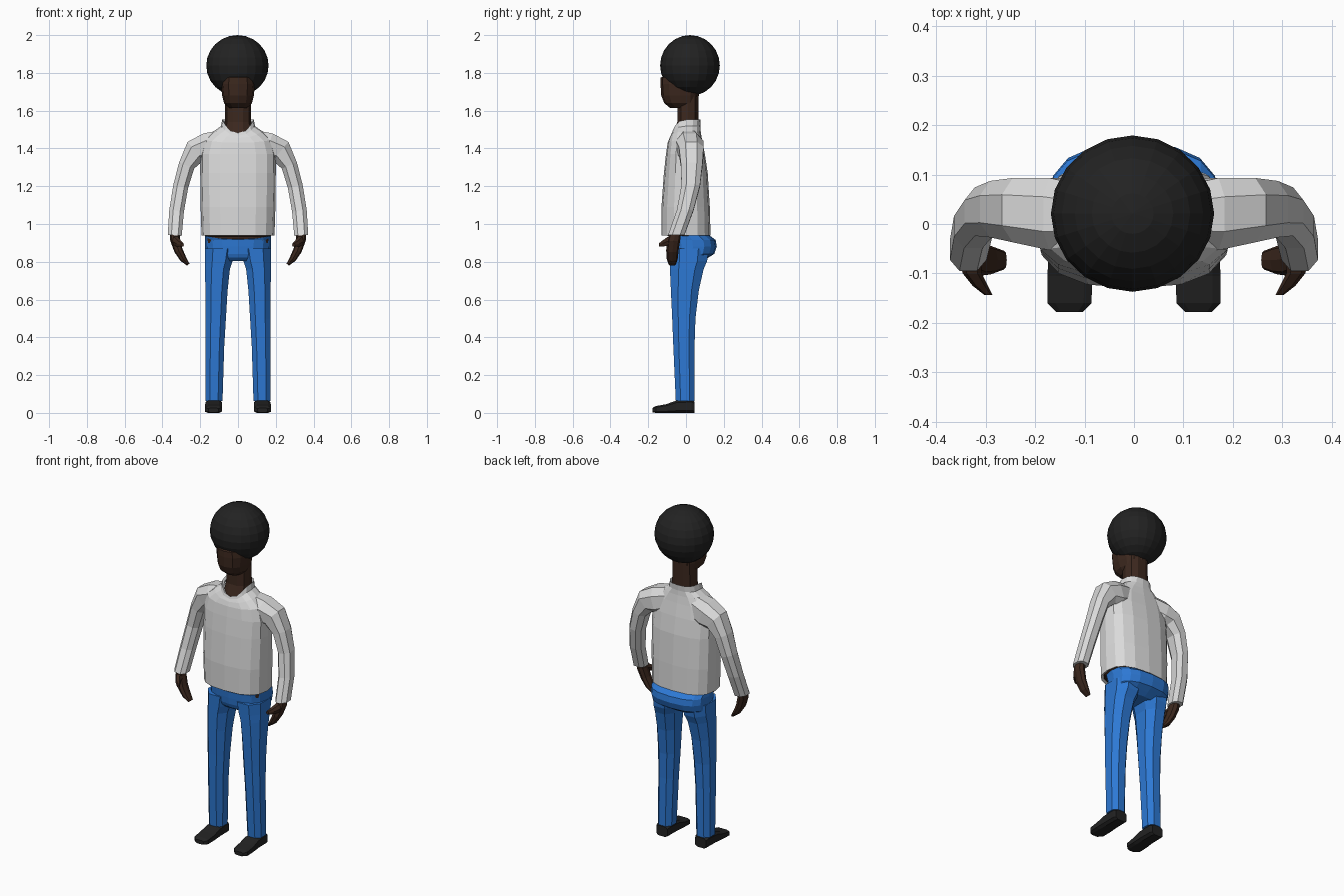
import bpy, bmesh, math
from mathutils import Vector


def material(name, rgb):
    m = bpy.data.materials.new(name)
    m.diffuse_color = (*rgb, 1)
    return m


SHIRT = material("off_white", (0.70, 0.70, 0.70))
DENIM = material("blue", (0.026, 0.19, 0.66))
SKIN = material("dark_brown", (0.045, 0.021, 0.013))
BLACK = material("soft_black", (0.016, 0.016, 0.016))


def finish(name, bm, mat, mirror=False):
    bmesh.ops.recalc_face_normals(bm, faces=bm.faces)
    me = bpy.data.meshes.new(name)
    bm.to_mesh(me)
    bm.free()
    me.materials.append(mat)
    ob = bpy.data.objects.new(name, me)
    bpy.context.collection.objects.link(ob)
    if mirror:
        ob.modifiers.new("mirror", 'MIRROR')
    return ob


def level(z, x0, x1, y0, y1, dip=0):
    """Horizontal cross-section; dip lowers its front middle."""
    return (Vector(((x0 + x1) / 2, (y0 + y1) / 2, z)),
            Vector(((x1 - x0) / 2, 0, 0)), Vector((0, (y1 - y0) / 2, 0)), dip)


def slab(y, x0, x1, z0, z1):
    """Upright cross-section facing along y."""
    return (Vector(((x0 + x1) / 2, y, (z0 + z1) / 2)),
            Vector(((x1 - x0) / 2, 0, 0)), Vector((0, 0, (z1 - z0) / 2)), 0)


def along(path):
    """Cross-sections following a path of (x, y, z, in-plane radius, y radius)."""
    out = []
    for i, (x, y, z, ra, rb) in enumerate(path):
        a, b = path[max(i - 1, 0)], path[min(i + 1, len(path) - 1)]
        t = Vector((b[0] - a[0], 0, b[2] - a[2])).normalized()
        out.append((Vector((x, y, z)), Vector((-t.z, 0, t.x)) * ra, Vector((0, rb, 0)), 0))
    return out


def loft(name, rings, mat, n=8, power=2.4, turn=0.0, mirror=False, start=True, end=True):
    def coord(v):
        return math.copysign(abs(v) ** (2 / power), v) if abs(v) > 1e-6 else 0.0
    unit = [(coord(math.cos(a)), coord(math.sin(a)))
            for a in (math.tau * (i + turn) / n for i in range(n))]
    mx, my = max(p[0] for p in unit), max(p[1] for p in unit)
    bm = bmesh.new()
    rows = []
    for c, u, v, dip in rings:
        row = []
        for p, q in unit:
            co = c + u * (p / mx) + v * (q / my)
            co.z -= dip * max(0, -q) ** 3
            row.append(bm.verts.new(co))
        rows.append(row)
    for r0, r1 in zip(rows, rows[1:]):
        for i in range(n):
            j = (i + 1) % n
            bm.faces.new((r0[i], r0[j], r1[j], r1[i]))
    if start:
        bm.faces.new(rows[0])
    if end:
        bm.faces.new(rows[-1])
    return finish(name, bm, mat, mirror)


def body(z, rx, y0, y1, dip=0):
    return level(z, -rx, rx, y0, y1, dip)


# Round hair
bm = bmesh.new()
bmesh.ops.create_uvsphere(bm, u_segments=20, v_segments=12, radius=1)
for v in bm.verts:
    v.co = Vector((v.co.x * 0.165 - 0.003, v.co.y * 0.158 + 0.021, v.co.z * 0.161 + 1.839))
finish("hair", bm, BLACK)

# Head and neck
loft("head", [
    body(1.615, 0.05, -0.085, 0.05), body(1.64, 0.074, -0.115, 0.06),
    body(1.68, 0.084, -0.131, 0.068), body(1.74, 0.09, -0.135, 0.07),
    body(1.775, 0.082, -0.134, 0.06), body(1.80, 0.055, -0.08, 0.04)],
    SKIN, n=12)
loft("neck", [
    body(1.43, 0.085, -0.075, 0.07), body(1.485, 0.076, -0.066, 0.068),
    body(1.54, 0.07, -0.046, 0.065), body(1.70, 0.068, -0.045, 0.066)],
    SKIN, n=10)

# Shirt body with a dipped neckline and turned-in hem
loft("shirt_body", [
    body(0.945, 0.178, -0.118, 0.118), body(0.938, 0.193, -0.13, 0.13),
    body(1.09, 0.198, -0.13, 0.126), body(1.27, 0.20, -0.117, 0.115),
    body(1.37, 0.20, -0.106, 0.10), body(1.445, 0.18, -0.097, 0.085, 0.015),
    body(1.49, 0.13, -0.088, 0.078, 0.035), body(1.518, 0.09, -0.08, 0.076, 0.05),
    body(1.552, 0.084, -0.075, 0.078, 0.07), body(1.54, 0.074, -0.066, 0.07, 0.065)],
    SHIRT, n=16, power=2.6, start=False, end=False)

# Sleeves
loft("sleeve", along([
    (0.08, 0.015, 1.43, 0.068, 0.06), (0.16, 0.02, 1.405, 0.078, 0.073),
    (0.225, 0.028, 1.385, 0.065, 0.065), (0.272, 0.03, 1.31, 0.043, 0.057),
    (0.303, 0.025, 1.20, 0.040, 0.049), (0.325, -0.005, 1.07, 0.039, 0.044),
    (0.335, -0.052, 0.94, 0.037, 0.043)]),
    SHIRT, turn=0.5, mirror=True)

# Hands: curved mitt and pointed thumb
loft("hand", along([
    (0.335, -0.055, 0.96, 0.026, 0.03), (0.333, -0.065, 0.915, 0.026, 0.034),
    (0.315, -0.072, 0.86, 0.023, 0.033), (0.29, -0.073, 0.815, 0.018, 0.029),
    (0.263, -0.073, 0.785, 0.008, 0.019)]),
    SKIN, mirror=True)
loft("thumb", [
    slab(-0.06, 0.31, 0.358, 0.895, 0.945), slab(-0.10, 0.308, 0.346, 0.885, 0.93),
    slab(-0.125, 0.295, 0.326, 0.88, 0.912), slab(-0.143, 0.286, 0.303, 0.88, 0.898)],
    SKIN, n=6, mirror=True)

# Waist showing between shirt and trousers
loft("waist", [
    body(0.90, 0.168, -0.086, 0.11), body(0.935, 0.173, -0.092, 0.122),
    body(0.95, 0.188, -0.122, 0.126)], SKIN, n=16, power=2.6)

# Trousers: hips with a full seat, then legs
loft("trouser_hips", [
    body(0.805, 0.13, -0.06, 0.09), body(0.822, 0.165, -0.078, 0.118),
    body(0.842, 0.172, -0.086, 0.15), body(0.88, 0.174, -0.09, 0.163),
    body(0.915, 0.175, -0.092, 0.157), body(0.938, 0.176, -0.094, 0.127, 0.02)],
    DENIM, n=16, power=2.6)
loft("trouser_leg", [
    level(0.063, 0.082, 0.173, -0.054, 0.045), level(0.35, 0.073, 0.172, -0.067, 0.045),
    level(0.50, 0.064, 0.172, -0.073, 0.05), level(0.65, 0.055, 0.173, -0.08, 0.068),
    level(0.76, 0.043, 0.174, -0.085, 0.093), level(0.805, 0.028, 0.174, -0.087, 0.112),
    level(0.87, 0.015, 0.174, -0.09, 0.12)],
    DENIM, turn=0.5, mirror=True)

# Shoes
loft("shoe", [
    slab(0.046, 0.092, 0.165, 0.0, 0.06), slab(0.03, 0.086, 0.171, 0.0, 0.07),
    slab(-0.05, 0.085, 0.172, 0.0, 0.066), slab(-0.105, 0.084, 0.175, 0.0, 0.046),
    slab(-0.16, 0.086, 0.175, 0.0, 0.036), slab(-0.178, 0.104, 0.157, 0.003, 0.026)],
    BLACK, power=4, turn=0.5, mirror=True)
